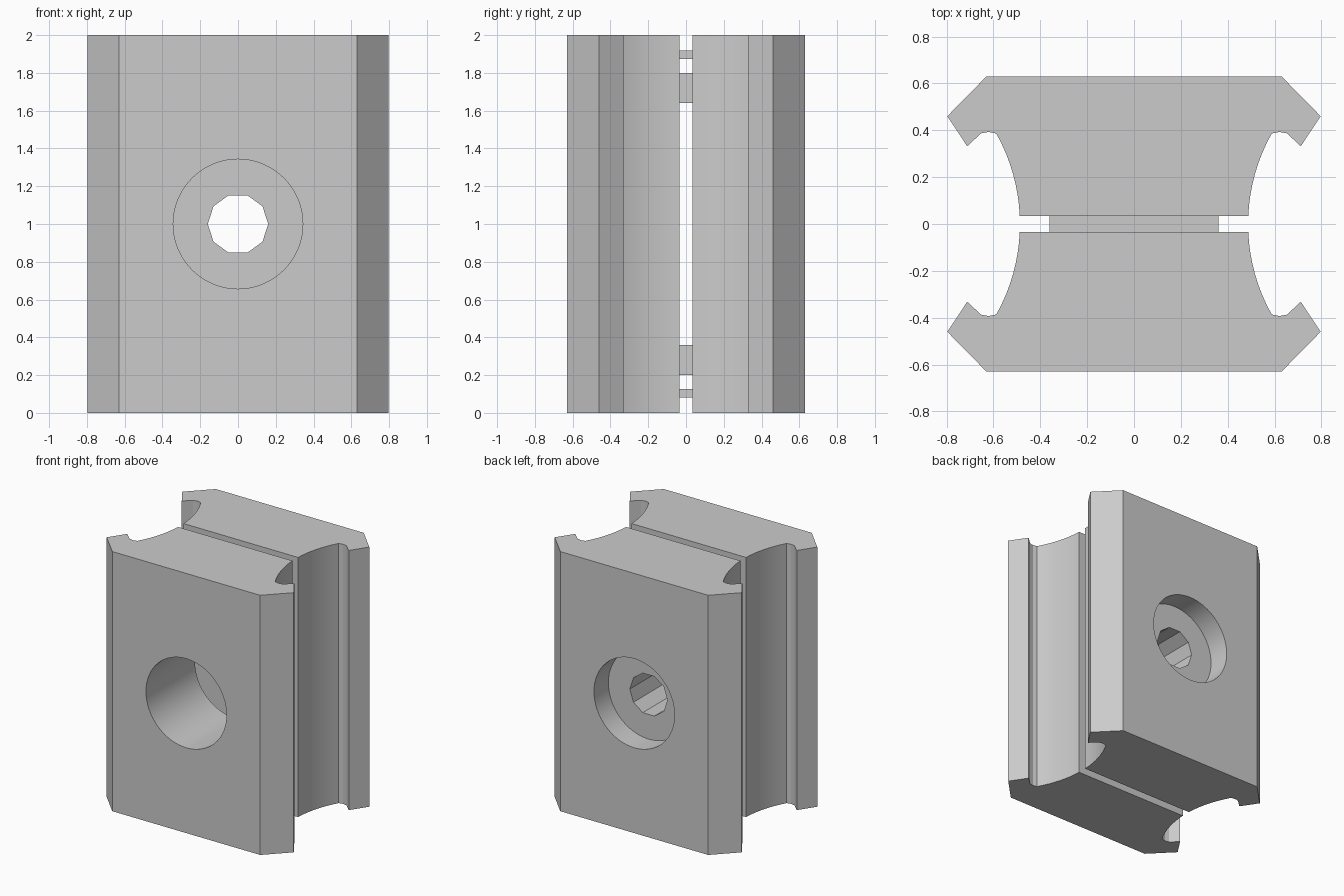
import bpy, bmesh, math
from mathutils import Matrix

if "Cube" in bpy.data.objects:
    bpy.data.objects.remove(bpy.data.objects["Cube"], do_unlink=True)

HEIGHT = 2.0
GAP = 0.034          # half of the slot between the two plates
OUTER = 0.63         # outer face of each plate

grey = bpy.data.materials.new("plain grey")
grey.use_nodes = True
colour = (0.6, 0.6, 0.6, 1)
grey.diffuse_color = colour
grey.node_tree.nodes["Principled BSDF"].inputs["Base Color"].default_value = colour


def make_object(name, bm):
    bmesh.ops.recalc_face_normals(bm, faces=bm.faces)
    mesh = bpy.data.meshes.new(name)
    bm.to_mesh(mesh)
    bm.free()
    mesh.materials.append(grey)
    obj = bpy.data.objects.new(name, mesh)
    bpy.context.collection.objects.link(obj)
    return obj


def select_only(obj):
    bpy.ops.object.select_all(action='DESELECT')
    obj.select_set(True)
    bpy.context.view_layer.objects.active = obj


def extrude_profile(name, points):
    bm = bmesh.new()
    face = bm.faces.new([bm.verts.new((x, y, 0)) for x, y in points])
    top = bmesh.ops.extrude_face_region(bm, geom=[face])["geom"]
    bmesh.ops.translate(bm, vec=(0, 0, HEIGHT),
                        verts=[v for v in top if isinstance(v, bmesh.types.BMVert)])
    return make_object(name, bm)


def bore(obj, radius, y0, y1, sides):
    """Cut a hole along y through the middle of the plate."""
    bm = bmesh.new()
    place = (Matrix.Translation((0, (y0 + y1) / 2, HEIGHT / 2))
             @ Matrix.Rotation(math.pi / 2, 4, 'X')
             @ Matrix.Rotation(math.pi / 2, 4, 'Z'))
    bmesh.ops.create_cone(bm, cap_ends=True, segments=sides, radius1=radius,
                          radius2=radius, depth=y1 - y0, matrix=place)
    cutter = make_object("bore_cutter", bm)
    cutter.hide_render = True
    mod = obj.modifiers.new("bore", 'BOOLEAN')
    mod.operation = 'DIFFERENCE'
    mod.solver = 'EXACT'
    mod.object = cutter
    select_only(obj)
    bpy.ops.object.modifier_apply(modifier=mod.name)
    bpy.data.objects.remove(cutter, do_unlink=True)


# Half outline: chamfer, hooked lip, then a concave flank towards the slot
R = 0.79
half = [(0.63, OUTER), (0.797, 0.46), (0.712, 0.332), (0.653, 0.387), (0.62, 0.393)]
for i in range(9):
    y = 0.386 + (GAP - 0.386) * i / 8
    half.append((0.487 + R - math.sqrt(R * R - y * y), y))
outline = half + [(-x, y) for x, y in reversed(half)]

back_plate = extrude_profile("back_plate", outline)
front_plate = extrude_profile("front_plate", [(x, -y) for x, y in outline])

# Wide bore in the front, shallow recess and ten-sided hole in the back
bore(front_plate, 0.343, -0.8, 0.0, 64)
bore(back_plate, 0.343, 0.455, 0.8, 64)
bore(back_plate, 0.16, 0.0, 0.6, 10)

for plate in (front_plate, back_plate):
    select_only(plate)
    bpy.ops.object.shade_smooth_by_angle(angle=math.radians(20))

# Thin and thick spacer bars joining the plates, mirrored top and bottom
for kind, z, h in (("thin", 0.105, 0.045), ("thick", 0.28, 0.16)):
    for end, zc in (("lower", z), ("upper", HEIGHT - z)):
        bm = bmesh.new()
        bmesh.ops.create_cube(bm, size=1, matrix=Matrix.Translation((0, 0, zc))
                              @ Matrix.Diagonal((0.72, 2 * GAP, h, 1)))
        make_object(f"{end}_{kind}_spacer", bm)
